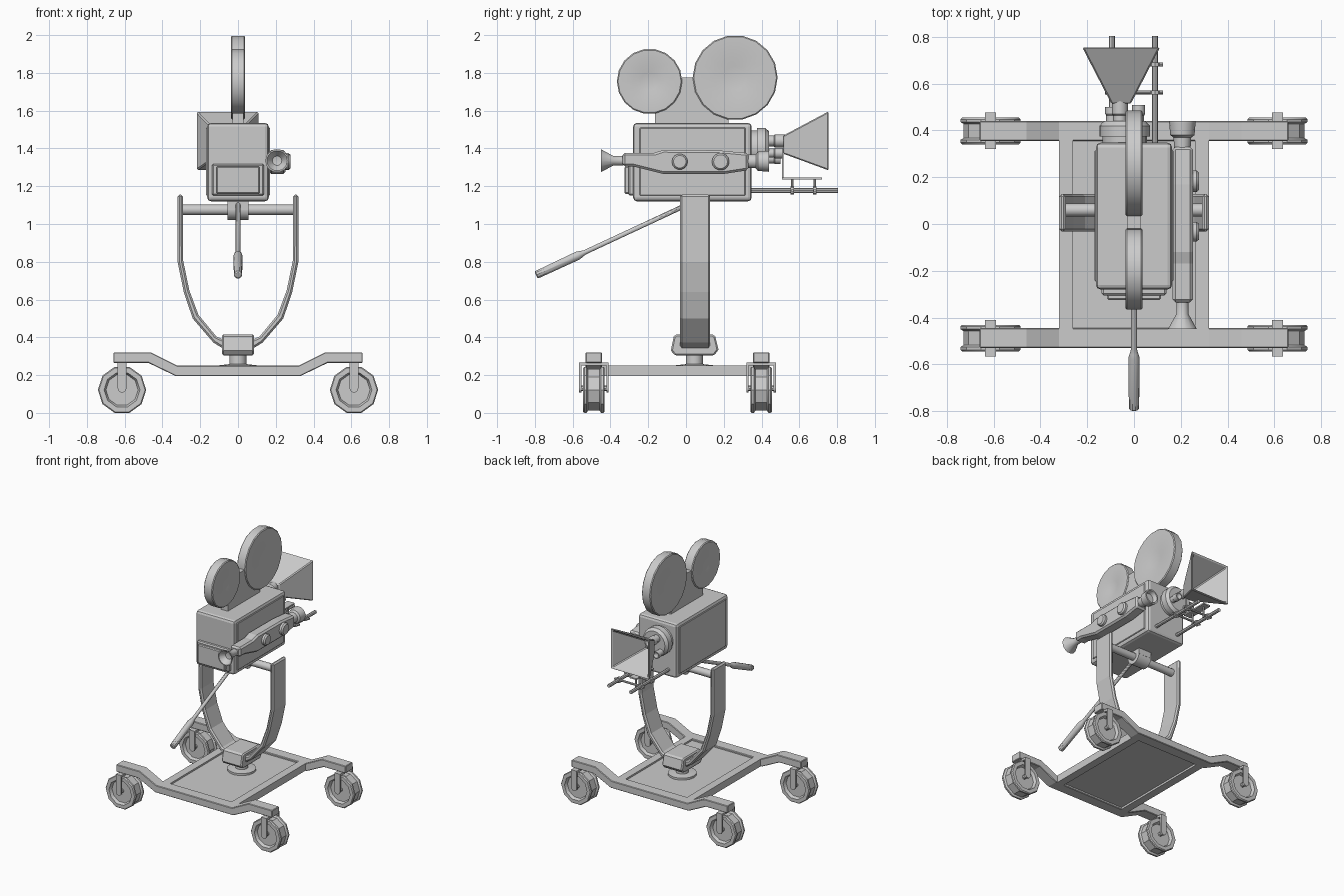
import bpy, bmesh, math
from mathutils import Vector

if "Cube" in bpy.data.objects:
    bpy.data.objects.remove(bpy.data.objects["Cube"])


def place(axis, t, a, b):
    return {'x': (t, a, b), 'y': (a, t, b), 'z': (a, b, t)}[axis]


def finish(name, bm, bevel=0.0, segs=1, smooth=False):
    bmesh.ops.remove_doubles(bm, verts=bm.verts, dist=1e-5)
    bmesh.ops.recalc_face_normals(bm, faces=bm.faces)
    me = bpy.data.meshes.new(name)
    bm.to_mesh(me)
    bm.free()
    if smooth:
        me.shade_smooth()
        me.set_sharp_from_angle(angle=math.radians(35))
    ob = bpy.data.objects.new(name, me)
    bpy.context.collection.objects.link(ob)
    if bevel:
        m = ob.modifiers.new("bevel", 'BEVEL')
        m.width, m.segments = bevel, segs
        m.limit_method, m.angle_limit = 'ANGLE', math.radians(50)
    return ob


def prism(name, pts, axis, lo, hi, bevel=0.0, segs=1):
    """Extrude a 2D outline along an axis."""
    bm = bmesh.new()
    rings = [[bm.verts.new(place(axis, t, *p)) for p in pts] for t in (lo, hi)]
    bm.faces.new(rings[0])
    bm.faces.new(rings[1])
    n = len(pts)
    for i in range(n):
        j = (i + 1) % n
        bm.faces.new((rings[0][i], rings[0][j], rings[1][j], rings[1][i]))
    return finish(name, bm, bevel, segs)


def box(name, x, y, z, bevel=0.0, segs=1):
    pts = [(x[0], y[0]), (x[1], y[0]), (x[1], y[1]), (x[0], y[1])]
    return prism(name, pts, 'z', z[0], z[1], bevel, segs)


def lathe(name, prof, axis, centre, sides=16):
    """Revolve (position, radius) points about an axis through centre."""
    bm = bmesh.new()
    c = Vector(centre)
    rings = []
    for t, r in prof:
        rings.append([bm.verts.new(c + Vector(place(axis, t, r * math.cos(k * math.tau / sides),
                                                    r * math.sin(k * math.tau / sides))))
                      for k in range(sides)])
    for r0, r1 in zip(rings, rings[1:]):
        for i in range(sides):
            j = (i + 1) % sides
            bm.faces.new((r0[i], r0[j], r1[j], r1[i]))
    return finish(name, bm, smooth=True)


def rod(name, axis, lo, hi, r, centre, sides=12):
    return lathe(name, [(lo, 0), (lo, r), (hi, r), (hi, 0)], axis, centre, sides)


# Dolly deck: side bars and thinner recessed panel
CY = -0.045
for s, side in ((-1, "left"), (1, "right")):
    box("deck_side_" + side, sorted((s * 0.26, s * 0.32)), (-0.45, 0.36), (0.195, 0.25))
box("deck_panel", (-0.26, 0.26), (-0.45, 0.36), (0.21, 0.237))

# Cranked end rails with wheels
half = [(0.32, 0.25), (0.46, 0.32), (0.66, 0.32), (0.66, 0.265), (0.475, 0.265), (0.33, 0.195)]
rail = half + [(-x, z) for x, z in reversed(half)]
wheel = [(-0.035, 0), (-0.035, 0.085), (-0.057, 0.095), (-0.057, 0.122), (-0.05, 0.128),
         (-0.038, 0.128), (-0.03, 0.115)]
wheel += [(-t, r) for t, r in reversed(wheel)]
for s, end in ((-1, "front"), (1, "back")):
    y = CY + s * 0.443
    prism("rail_" + end, rail, 'y', y - 0.043, y + 0.043, 0.004)
    for h, side in ((-1, "left"), (1, "right")):
        x, tag = h * 0.614, end + "_" + side
        lathe("wheel_" + tag, wheel, 'y', (x, y, 0.122), 10)
        rod("wheel_axle_" + tag, 'y', -0.072, 0.072, 0.016, (x, y, 0.13), 10)
        box("fork_top_" + tag, (x - 0.023, x + 0.023), (y - 0.078, y + 0.078), (0.25, 0.266))
        leg = [(x - 0.023, 0.26), (x + 0.023, 0.26)] + [
            (x + 0.023 * math.cos(a * math.pi / 6), 0.13 - 0.023 * math.sin(a * math.pi / 6)) for a in range(7)]
        for k in (-1, 1):
            prism("fork_leg_" + tag, leg, 'y', y + k * 0.066, y + k * 0.078)

# Swivel post and block
lathe("swivel_post", [(0.23, 0), (0.23, 0.1), (0.252, 0.1), (0.258, 0.045), (0.32, 0.045), (0.32, 0)],
      'z', (0, 0.045, 0), 16)
prism("swivel_block", [(-0.08, 0.33), (-0.06, 0.305), (0.15, 0.305), (0.172, 0.335), (0.155, 0.405),
                       (0.14, 0.415), (-0.05, 0.415), (-0.065, 0.405)], 'x', -0.085, 0.085, 0.008)

# U-shaped yoke
outer = [(0.32, 1.155), (0.32, 0.8), (0.287, 0.64), (0.24, 0.5), (0.13, 0.372), (0.07, 0.335)]
inner = [(0.07, 0.385), (0.115, 0.405), (0.21, 0.52), (0.258, 0.65), (0.29, 0.805), (0.292, 1.155)]
for s, side in ((-1, "left"), (1, "right")):
    prism("yoke_" + side, [(s * x, z) for x, z in outer + inner], 'y', -0.032, 0.128, 0.01)

# Tilt axle and mount
rod("tilt_axle", 'x', -0.3, 0.3, 0.028, (0, 0.06, 1.075), 12)
rod("tilt_mount", 'x', -0.055, 0.055, 0.06, (0, 0.06, 1.08), 16)
box("mount_block", (-0.055, 0.055), (0.0, 0.12), (1.075, 1.13))

# Pan handle, lathed along y then tilted down
handle = lathe("pan_handle", [(0.05, 0), (0.05, 0.013), (-0.58, 0.013), (-0.6, 0.018), (-0.62, 0.024),
                              (-0.86, 0.022), (-0.865, 0.015), (-0.865, 0)], 'y', (0, 0, 0), 10)
handle.location = (0, -0.01, 1.095)
handle.rotation_euler = (math.radians(25), 0, 0)

# Camera body with side panels and stepped rear door
box("camera_body", (-0.163, 0.163), (-0.28, 0.348), (1.12, 1.535), 0.02, 2)
for s, side in ((-1, "left"), (1, "right")):
    box("side_panel_" + side, sorted((s * 0.15, s * 0.169)), (-0.245, 0.315), (1.15, 1.51), 0.004)
box("rear_door", (-0.138, 0.138), (-0.305, -0.27), (1.15, 1.318), 0.008)
box("rear_door_step", (-0.115, 0.115), (-0.325, -0.29), (1.16, 1.305), 0.006)

# Film magazines: drums with dished sides
def magazine(name, y, z, r, dish):
    p = [(-0.022, 0), (-0.026, dish * 0.55), (-0.033, dish), (-0.037, r * 0.9), (-0.037, r - 0.006), (-0.031, r)]
    lathe(name, p + [(-t, q) for t, q in reversed(p)], 'x', (0, y, z), 18)

magazine("magazine_small", -0.193, 1.755, 0.173, 0.085)
magazine("magazine_large", 0.26, 1.775, 0.225, 0.112)
prism("magazine_bracket", [(-0.165, 1.525), (-0.165, 1.6), (-0.02, 1.775), (0.038, 1.775),
                           (0.05, 1.7), (0.225, 1.555), (0.225, 1.525)], 'x', -0.03, 0.03)

# Lens turret and three lenses
lathe("lens_turret", [(0.34, 0), (0.34, 0.095), (0.375, 0.095), (0.375, 0.108), (0.42, 0.108),
                      (0.44, 0.09), (0.44, 0)], 'y', (-0.04, 0, 1.4), 20)
for name, x, z, r, tip in (("lens_main", -0.06, 1.44, 0.034, 0.535), ("lens_right", 0.02, 1.375, 0.028, 0.51),
                           ("lens_left", -0.095, 1.345, 0.028, 0.5)):
    lathe(name, [(0.43, 0), (0.43, r * 0.85), (0.465, r * 0.85), (0.47, r), (tip, r),
                 (tip, r * 0.75), (tip - 0.02, 0)], 'y', (x, 0, z), 12)

# Hollow matte hood
bm = bmesh.new()
loops = []
for y, hx, hz in ((0.515, 0.028, 0.03), (0.515, 0.042, 0.048), (0.755, 0.166, 0.156),
                  (0.755, 0.152, 0.142), (0.525, 0.028, 0.03)):
    loops.append([bm.verts.new((-0.055 + sx * hx, y, 1.44 - (0.02 if y < 0.6 else 0) + sz * hz))
                  for sx, sz in ((-1, -1), (1, -1), (1, 1), (-1, 1))])
for a, b in zip(loops, loops[1:] + loops[:1]):
    for i in range(4):
        bm.faces.new((a[i], a[i - 1], b[i - 1], b[i]))
finish("matte_hood", bm, 0.006)

# Hood rails, rungs and bracket
for x, side in ((-0.095, "left"), (0.09, "right")):
    rod("hood_rail_" + side, 'y', 0.33, 0.805, 0.013, (x, 0, 1.177), 8)
for y, end in ((0.563, "near"), (0.682, "far")):
    rod("hood_rung_" + end, 'x', -0.125, 0.125, 0.008, (0, y, 1.177), 8)
    for x in (-0.095, 0.09):
        rod("rung_clamp_" + end, 'y', y - 0.009, y + 0.009, 0.022, (x, 0, 1.177), 8)
    rod("hood_post_" + end, 'z', 1.155, 1.242, 0.007, (-0.055, y, 0), 8)
box("hood_slide", (-0.085, -0.025), (0.507, 0.72), (1.236, 1.246))
box("hood_stem", (-0.07, -0.04), (0.507, 0.516), (1.24, 1.4))

# Side viewfinder: body, eyepiece, objective, knobs
prism("viewfinder_body", [(-0.335, 1.305), (-0.28, 1.305), (-0.12, 1.265), (0.2, 1.265), (0.33, 1.285),
                          (0.33, 1.375), (0.17, 1.39), (-0.12, 1.392), (-0.17, 1.376), (-0.335, 1.376)],
      'x', 0.165, 0.252, 0.012)
lathe("viewfinder_eyepiece", [(-0.33, 0), (-0.33, 0.026), (-0.385, 0.026), (-0.45, 0.062),
                              (-0.45, 0.054), (-0.41, 0.025), (-0.405, 0)], 'y', (0.207, 0, 1.335), 14)
lathe("viewfinder_objective", [(0.32, 0), (0.32, 0.035), (0.37, 0.038), (0.38, 0.052), (0.44, 0.057),
                               (0.44, 0.046), (0.41, 0.035), (0.41, 0)], 'y', (0.207, 0, 1.332), 14)
for y, r, name in ((-0.033, 0.042, "rear"), (0.183, 0.046, "front")):
    lathe("viewfinder_knob_" + name, [(0.24, 0), (0.24, r), (0.268, r), (0.278, r * 0.8), (0.278, 0)],
          'x', (0, y, 1.33), 14)
